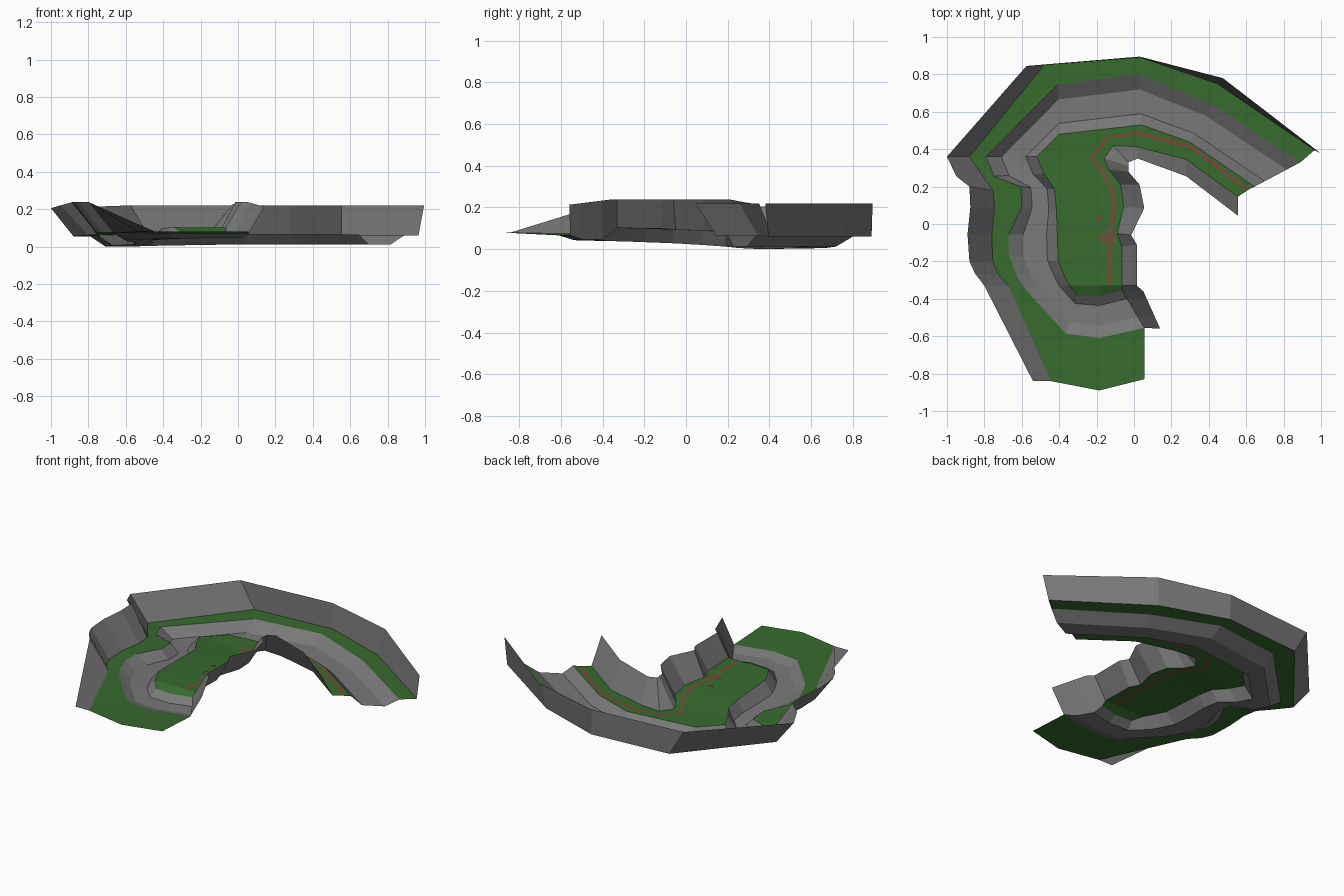
import bpy, bmesh
from mathutils import Vector

if "Cube" in bpy.data.objects:
    bpy.data.objects.remove(bpy.data.objects["Cube"])


def material(name, rgb):
    m = bpy.data.materials.new(name)
    m.diffuse_color = (*rgb, 1)
    m.use_nodes = True
    m.node_tree.nodes["Principled BSDF"].inputs["Base Color"].default_value = m.diffuse_color
    return m


ROCK = material("grey rock", (0.19, 0.19, 0.19))
GRASS = material("green grass", (0.038, 0.145, 0.027))
DIRT = material("brown dirt", (0.17, 0.075, 0.042))


def rail(xy, z):
    """Join plan points with one height, or a height for each station."""
    zs = z if isinstance(z, list) else [z] * len(xy)
    return [Vector((x, y, h)) for (x, y), h in zip(xy, zs)]


def blend(a, b, t, z=None):
    r = [p.lerp(q, t) for p, q in zip(a, b)]
    if z:
        for p, h in zip(r, z):
            p.z = h
    return r


def strip(name, rails, mat):
    """Flat-faced sheet lofted across neighbouring rails, facing upward."""
    bm = bmesh.new()
    rows = [[bm.verts.new(p) for p in r] for r in rails]
    for a, b in zip(rows, rows[1:]):
        for i in range(min(len(a), len(b)) - 1):
            bm.faces.new((a[i], a[i + 1], b[i + 1], b[i]))
    bmesh.ops.remove_doubles(bm, verts=bm.verts, dist=0.0005)
    bm.normal_update()
    for f in bm.faces:
        if f.normal.z < 0:
            f.normal_flip()
    me = bpy.data.meshes.new(name)
    bm.to_mesh(me)
    bm.free()
    me.materials.append(mat)
    ob = bpy.data.objects.new(name, me)
    bpy.context.collection.objects.link(ob)


# Heights along the valley, from the right end round to the front end
inner_z = [.065, .065, .065, .065, .065, .07, .08, .088, .093, .098, .1, .103, .08, .08, .08]
outer_z = [.06, .06, .06, .06, .055, .06, .065, .07, .075, .075, .075, .075, .08, .08, .08]
bank_z = outer_z[:12] + [.066, .066, .066]
bed_z = [.012, .012, .012, .005, 0, .005, .012, .02, .028, .033, .036, .038, .042, .045, .045]

# Outer cliff: top and foot
outer_top = rail([(.995, .38), (.475, .78), (.03, .895), (-.575, .845), (-1, .36),
                  (-.95, .255), (-.88, .2), (-.875, .09), (-.89, -.055), (-.88, -.2),
                  (-.85, -.265), (-.8, -.33), (-.54, -.84)],
                 [.22] * 4 + [.205, .22] + [.238] * 6 + [.08])
outer_foot = rail([(.965, .395), (.445, .75), (.035, .89), (-.48, .85), (-.88, .36),
                   (-.80, .245), (-.755, .18), (-.745, .085), (-.76, -.06), (-.755, -.2),
                   (-.725, -.27), (-.67, -.33), (-.445, -.84), (-.185, -.89), (.055, -.83)],
                  outer_z)
# River banks, with the bed between them
outer_bank = rail([(.89, .33), (.42, .64), (.025, .8), (-.41, .745), (-.79, .36),
                   (-.75, .255), (-.605, .2), (-.6, .09), (-.67, -.055), (-.67, -.16),
                   (-.63, -.27), (-.585, -.345), (-.365, -.585), (-.185, -.61), (.055, -.555)],
                  bank_z)
inner_bank = rail([(.645, .2), (.295, .44), (.04, .53), (-.4, .48), (-.52, .36),
                   (-.48, .27), (-.425, .185), (-.415, .08), (-.41, -.06), (-.405, -.2),
                   (-.375, -.27), (-.345, -.33), (-.3, -.38), (-.185, -.387), (-.065, -.355)],
                  inner_z)
bed_out = blend(outer_bank, inner_bank, .30, bed_z)
bed_in = blend(outer_bank, inner_bank, .78, bed_z)
# Inner cliff: foot and top
inner_foot = rail([(.555, .145), (.28, .345), (.02, .412), (-.11, .42), (-.16, .35),
                   (-.135, .29), (-.07, .21), (-.055, .09), (-.09, -.05), (-.065, -.12),
                   (-.065, -.25), (-.065, -.33)], inner_z)
inner_top = rail([(.555, .045), (.28, .255), (.02, .35), (-.03, .33), (-.03, .31),
                  (-.03, .28), (.03, .21), (.055, .085), (-.015, -.06), (.015, -.11),
                  (.015, -.24), (.015, -.33)], [.22] * 5 + [.225] + [.238] * 6)
# Path centre line, widened across the valley
path = rail([(.61, .182), (.31, .41), (.03, .485), (-.14, .465), (-.225, .36), (-.18, .29),
             (-.125, .21), (-.105, .09), (-.13, -.055), (-.13, -.17), (-.13, -.27),
             (-.13, -.33)], inner_z)
across = [(g - f).normalized() * .012 for f, g in zip(inner_bank, inner_foot)]
path_out = [p - d for p, d in zip(path, across)]
path_in = [p + d for p, d in zip(path, across)]

strip("outer_cliff", [outer_top, outer_foot], ROCK)
strip("outer_meadow", [outer_foot, outer_bank], GRASS)
strip("river_bed", [outer_bank, bed_out, bed_in, inner_bank], ROCK)
strip("inner_meadow", [inner_bank[:12], path_out], GRASS)
strip("dirt_path", [path_out, path_in], DIRT)
strip("inner_verge", [path_in, inner_foot], GRASS)
strip("inner_cliff", [inner_foot, inner_top], ROCK)

# Grass slope closing the inner meadow at the front
a, b = inner_bank[11], inner_foot[11]
strip("meadow_slope", [[a.lerp(b, t) for t in (0, .2, .57, 1)], inner_bank[11:]], GRASS)

# Cliff that closes the front end of the river bed
foot = [inner_foot[11]] + [r[14] for r in (inner_bank, bed_in, bed_out, outer_bank)]
p, q = Vector((.05, -.36, .238)), Vector((.14, -.56, .213))
strip("end_cliff", [foot, [inner_top[11]] + [p.lerp(q, t) for t in (0, .22, .7, 1)]], ROCK)

# Bare earth patches beside the path
for x, y, w, h, z in ((-.14, -.073, .045, .02, .0985), (-.192, .03, .013, .013, .0945)):
    strip("earth_patch", [rail([(x - w, y - h), (x + w, y - h)], z),
                          rail([(x - w, y + h), (x + w, y + h)], z)], DIRT)
